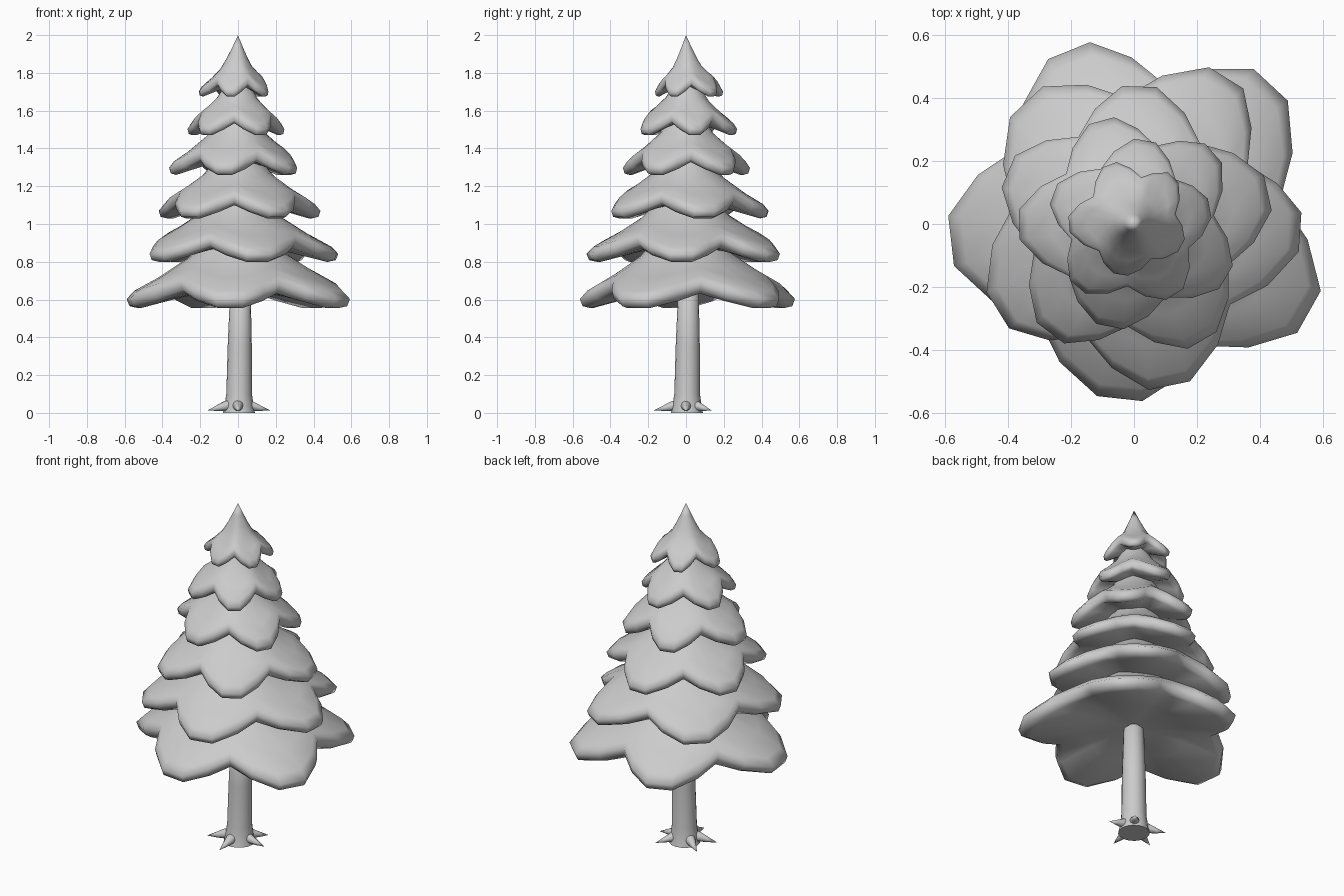
import bpy, bmesh, math
from mathutils import Vector

if "Cube" in bpy.data.objects:
    bpy.data.objects.remove(bpy.data.objects["Cube"])

grey = bpy.data.materials.new("plain_grey")
grey.use_nodes = True
grey.diffuse_color = (0.6, 0.6, 0.6, 1)
grey.node_tree.nodes["Principled BSDF"].inputs["Base Color"].default_value = (0.6, 0.6, 0.6, 1)


def finish(name, bm, angle=60):
    """Turn a bmesh into a smooth-shaded object."""
    bmesh.ops.recalc_face_normals(bm, faces=bm.faces)
    mesh = bpy.data.meshes.new(name)
    bm.to_mesh(mesh)
    bm.free()
    mesh.materials.append(grey)
    obj = bpy.data.objects.new(name, mesh)
    bpy.context.collection.objects.link(obj)
    bpy.ops.object.select_all(action="DESELECT")
    obj.select_set(True)
    bpy.context.view_layer.objects.active = obj
    bpy.ops.object.shade_smooth_by_angle(angle=math.radians(angle))
    return obj


def loft(bm, rings):
    """Skin a list of equal rings; single-point rings become poles."""
    loops = [[bm.verts.new(p) for p in ring] for ring in rings]
    for a, b in zip(loops, loops[1:]):
        n = max(len(a), len(b))
        for i in range(n):
            j = (i + 1) % n
            quad = [a[i % len(a)], a[j % len(a)], b[j % len(b)], b[i % len(b)]]
            bm.faces.new(list(dict.fromkeys(quad)))


# Branch tiers: profile from the apex, over the drooping rim, to the underside
PROFILE = [(0, .59), (.15, .47), (.3, .36), (.45, .265), (.72, .16), (.93, .092),
           (1, .048), (.975, .01), (.9, 0), (.5, .06), (0, .1)]
STEPS = [(.1, 1), (.3, .52), (.5, 0), (.7, .52), (.9, 1)]  # across one lobe gap


def branch_tier(name, bottom, scale, lobes):
    outline = []
    for k, (a0, r0) in enumerate(lobes):
        a1, r1 = lobes[(k + 1) % len(lobes)]
        if a1 < a0:
            a1 += 360
        for t, w in STEPS:
            tip = r0 + (r1 - r0) * t
            outline.append((math.radians(a0 + (a1 - a0) * t), tip, w))
    lift = .09 * math.sqrt(scale)
    rings = []
    for f, h in PROFILE:
        ring = []
        for a, tip, w in outline:
            r = tip * f * (1 - .25 * (1 - w) * f)
            z = bottom + h * scale + lift * (1 - w) * f ** 1.5
            ring.append((r * math.cos(a), r * math.sin(a), z))
        rings.append(ring if f else ring[:1])
    bm = bmesh.new()
    loft(bm, rings)
    finish(name, bm, 80)


TIERS = [
    (.555, 1.0, [(-175, .59), (-94, .555), (-27, .63), (46, .625), (110, .59)]),
    (.80, .87, [(-147, .515), (-78, .53), (-2, .53), (57, .555), (131, .52)]),
    (1.03, .82, [(-127, .44), (-60, .43), (13, .44), (88, .44), (157, .435)]),
    (1.26, .78, [(-180, .37), (-103, .335), (-30, .34), (42, .34), (107, .345)]),
    (1.47, .68, [(-132, .27), (-60, .26), (12, .245), (82, .27), (160, .275)]),
    (1.675, .55, [(-180, .21), (-105, .165), (-24, .165), (50, .195), (112, .205)]),
]
for number, tier in enumerate(TIERS, 1):
    branch_tier(f"branch_tier_{number}", *tier)

# Trunk: tapered, slightly leaning column with a flared foot
bm = bmesh.new()
rings = [[(.005, 0, 0)]]
for z, r in [(0, .085), (.03, .078), (.1, .068), (.35, .064), (.63, .055)]:
    c = .005 + .012 * z
    rings.append([(c + r * math.cos(i * math.tau / 16), c + r * math.sin(i * math.tau / 16), z)
                  for i in range(16)])
rings.append([(.015, .015, .68)])
loft(bm, rings)
finish("trunk", bm, 50)

# Roots: pointed cones spreading out around the foot
for number, degrees in enumerate([-90, 0, 52, 145, -160], 1):
    a = math.radians(degrees)
    out, side = Vector((math.cos(a), math.sin(a), 0)), Vector((-math.sin(a), math.cos(a), 0))
    rings = []
    for d, z, r in [(.04, .04, .03), (.075, .037, .027), (.12, .025, .015)]:
        rings.append([out * d + side * (r * math.cos(i * math.tau / 10))
                      + Vector((0, 0, z + r * math.sin(i * math.tau / 10))) for i in range(10)])
    rings.insert(0, [out * .04 + Vector((0, 0, .04))])
    rings.append([out * .172 + Vector((0, 0, .013))])
    bm = bmesh.new()
    loft(bm, rings)
    finish(f"root_{number}", bm, 50)
